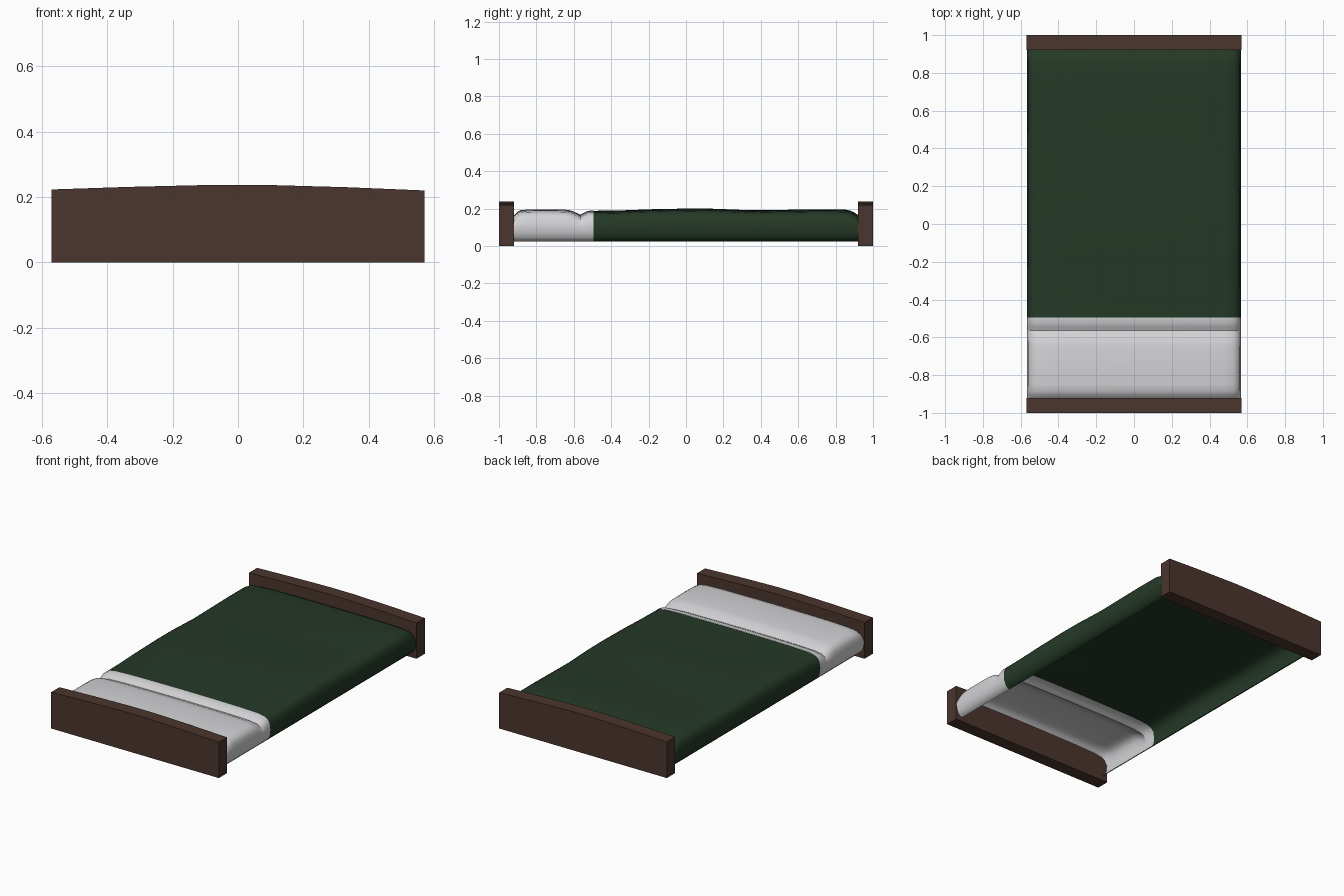
import bpy, bmesh

if "Cube" in bpy.data.objects:
    bpy.data.objects.remove(bpy.data.objects["Cube"])


def material(name, rgb):
    m = bpy.data.materials.new(name)
    m.diffuse_color = (*rgb, 1)
    m.use_nodes = True
    m.node_tree.nodes["Principled BSDF"].inputs["Base Color"].default_value = m.diffuse_color
    return m


BROWN = material("dark brown wood", (0.070, 0.036, 0.027))
GREEN = material("dark green wool", (0.018, 0.040, 0.020))
WHITE = material("white linen", (0.65, 0.65, 0.67))


def finish(name, bm, mat, angle):
    me = bpy.data.meshes.new(name)
    bm.to_mesh(me)
    bm.free()
    me.materials.append(mat)
    ob = bpy.data.objects.new(name, me)
    bpy.context.collection.objects.link(ob)
    bpy.ops.object.select_all(action='DESELECT')
    ob.select_set(True)
    bpy.context.view_layer.objects.active = ob
    bpy.ops.object.shade_smooth_by_angle(angle=angle)
    return ob


# End boards: gently arched profile, extruded in y
def board(name, y0, y1):
    profile = [(-0.57, 0), (0.57, 0), (0.57, 0.22), (0.33, 0.23), (0.08, 0.237),
               (-0.08, 0.237), (-0.33, 0.231), (-0.57, 0.223)]
    bm = bmesh.new()
    face = bm.faces.new([bm.verts.new((x, y0, z)) for x, z in profile])
    ext = bmesh.ops.extrude_face_region(bm, geom=[face])
    for v in ext['geom']:
        if isinstance(v, bmesh.types.BMVert):
            v.co.y = y1
    bmesh.ops.recalc_face_normals(bm, faces=bm.faces[:])
    finish(name, bm, BROWN, 0.3)


board("footboard_front", -1.0, -0.92)
board("headboard_back", 0.92, 1.0)


# Half cross-section of the draped cloth: (x, z offset from top) then curled side
def section(top):
    half = [(0.0, top), (0.2, top - 0.001), (0.38, top - 0.003), (0.48, top - 0.007),
            (0.525, top - 0.014), (0.548, top - 0.026), (0.561, top - 0.046),
            (0.567, 0.105), (0.563, 0.07), (0.553, 0.045), (0.54, 0.031), (0.525, 0.025)]
    return [(-x, z) for x, z in reversed(half[1:])] + half


# Draped open shell lofted along y through (y, top height) stations
def drape(name, stations, mat):
    bm = bmesh.new()
    rows = [[bm.verts.new((x, y, z)) for x, z in section(top)] for y, top in stations]
    for a, b in zip(rows, rows[1:]):
        for i in range(len(a) - 1):
            bm.faces.new((a[i], a[i + 1], b[i + 1], b[i]))
    finish(name, bm, mat, 0.7)


drape("pillow", [(-0.92, 0.165), (-0.905, 0.18), (-0.885, 0.191), (-0.85, 0.195),
                 (-0.75, 0.196), (-0.65, 0.195), (-0.615, 0.19), (-0.585, 0.177),
                 (-0.565, 0.168)], WHITE)
drape("folded_sheet", [(-0.565, 0.168), (-0.545, 0.178), (-0.525, 0.188),
                       (-0.495, 0.189)], WHITE)
drape("blanket", [(-0.495, 0.188), (-0.35, 0.19), (-0.2, 0.196), (0.0, 0.2),
                  (0.15, 0.199), (0.35, 0.191), (0.5, 0.193), (0.7, 0.196),
                  (0.85, 0.195), (0.875, 0.19), (0.9, 0.179), (0.92, 0.165)], GREEN)
